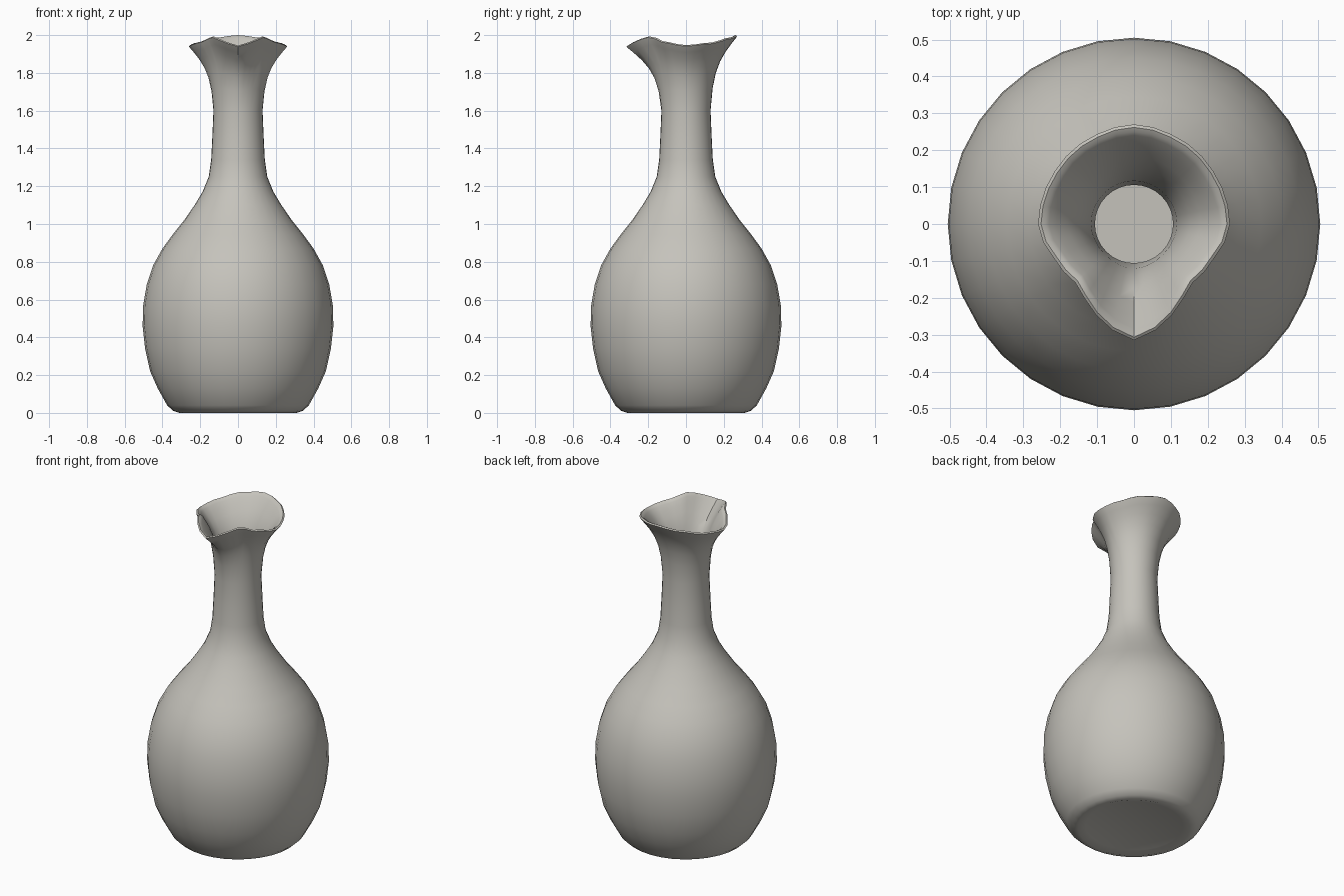
import bpy, bmesh, math

if "Cube" in bpy.data.objects:
    bpy.data.objects.remove(bpy.data.objects["Cube"])

SEG = 32
WALL = 0.024

# Outer body silhouette: radius, height
BODY = [(0.31, 0.0), (0.345, 0.012), (0.375, 0.04), (0.425, 0.13), (0.465, 0.22),
        (0.492, 0.34), (0.505, 0.46), (0.502, 0.57), (0.483, 0.68), (0.45, 0.78),
        (0.40, 0.87), (0.345, 0.945), (0.285, 1.02), (0.23, 1.10), (0.188, 1.17),
        (0.155, 1.25), (0.142, 1.34), (0.136, 1.46), (0.13, 1.60)]
# Flare of the mouth: height fraction, spread fraction
FLARE = [(0.3, 0.08), (0.5, 0.2), (0.65, 0.36), (0.78, 0.57), (0.89, 0.80), (0.96, 0.96)]
# Pinched rim, by angle from the front spout: degrees, radius, height
RIM = [(0, 0.315, 1.945), (15, 0.29, 1.965), (30, 0.245, 1.995), (45, 0.225, 1.985),
       (60, 0.232, 1.965), (90, 0.26, 1.947), (120, 0.258, 1.96), (150, 0.262, 1.985),
       (180, 0.27, 2.0)]


def rim_at(angle):
    """Smoothly interpolated rim radius and height."""
    a = abs((math.degrees(angle) + 180) % 360 - 180)
    for p, q in zip(RIM, RIM[1:]):
        if a <= q[0]:
            t = (a - p[0]) / (q[0] - p[0])
            t = t * t * (3 - 2 * t)
            return p[1] + (q[1] - p[1]) * t, p[2] + (q[2] - p[2]) * t
    return RIM[-1][1:]


def profile(angle):
    """Outer wall, lip and inner wall for one direction, bottom to bottom."""
    rr, rz = rim_at(angle)
    r0, z0 = BODY[-1]
    flare = [(r0 + (rr - r0) * f, z0 + (rz - z0) * s) for s, f in FLARE]
    outer = BODY + flare
    lip = [(rr, rz - 0.006), (rr - 0.008, rz), (rr - 0.02, rz - 0.006)]
    inner = [(r - WALL, max(z, 0.03)) for r, z in reversed(outer[2:])]
    return [(0.27, 0.014)] + outer + lip + inner


# Vase body, neck and mouth as one lofted skin
bm = bmesh.new()
columns = []
for i in range(SEG):
    a = 2 * math.pi * i / SEG
    columns.append([bm.verts.new((r * math.sin(a), -r * math.cos(a), z)) for r, z in profile(a)])
for i in range(SEG):
    c, d = columns[i], columns[(i + 1) % SEG]
    for j in range(len(c) - 1):
        bm.faces.new((c[j], d[j], d[j + 1], c[j + 1]))
# Underside and inside floor
bm.faces.new([c[0] for c in reversed(columns)])
bm.faces.new([c[-1] for c in columns])
bmesh.ops.recalc_face_normals(bm, faces=bm.faces)

mesh = bpy.data.meshes.new("vase")
bm.to_mesh(mesh)
bm.free()
vase = bpy.data.objects.new("vase", mesh)
bpy.context.collection.objects.link(vase)

clay = bpy.data.materials.new("warm grey clay")
clay.diffuse_color = (0.56, 0.545, 0.5, 1)
clay.use_nodes = True
clay.node_tree.nodes["Principled BSDF"].inputs["Base Color"].default_value = clay.diffuse_color
mesh.materials.append(clay)

bpy.context.view_layer.objects.active = vase
vase.select_set(True)
bpy.ops.object.shade_smooth_by_angle(angle=math.radians(50))
